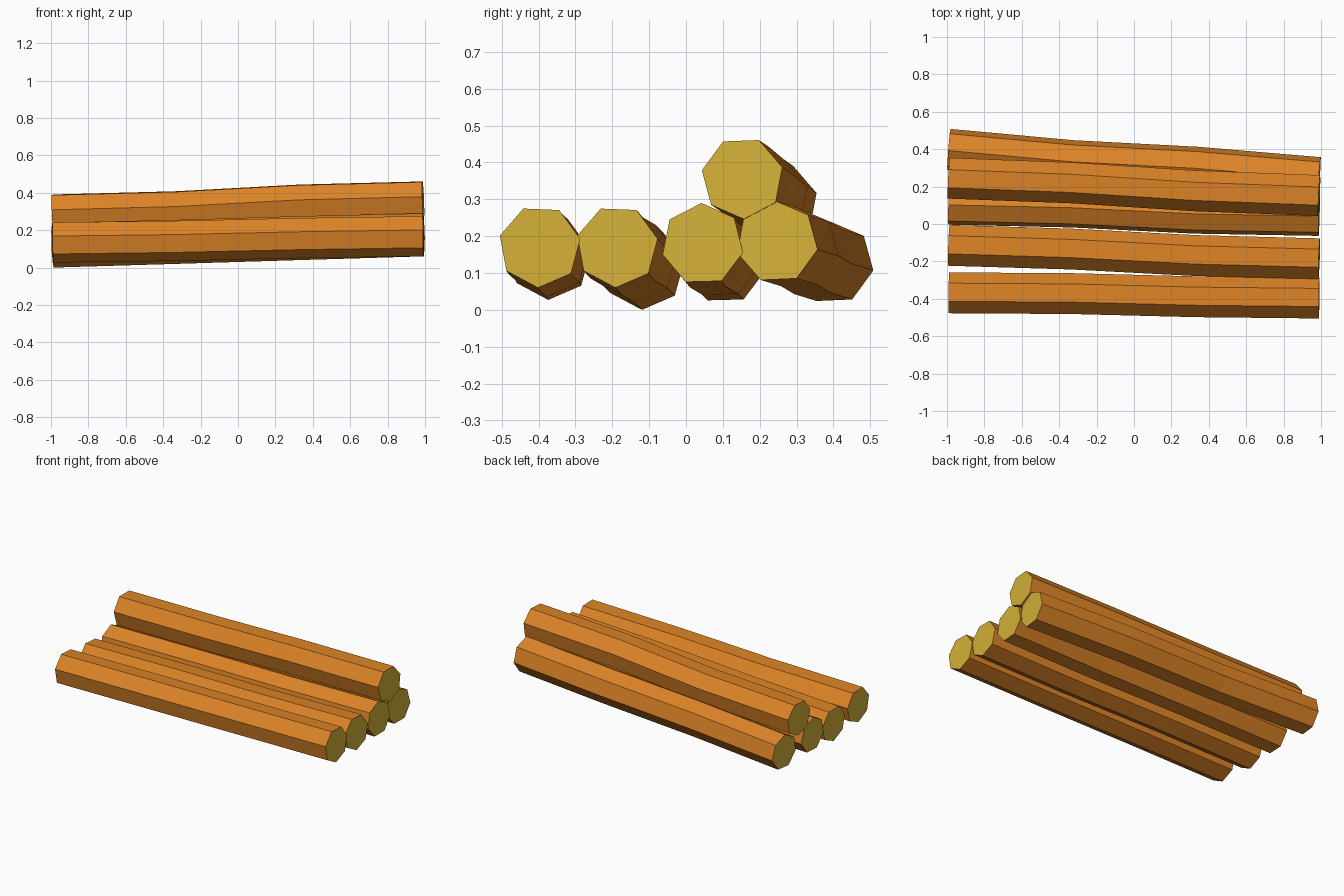
import bpy, bmesh, math

if "Cube" in bpy.data.objects:
    bpy.data.objects.remove(bpy.data.objects["Cube"])


def material(name, rgb):
    m = bpy.data.materials.new(name)
    m.diffuse_color = (*rgb, 1.0)
    m.use_nodes = True
    m.node_tree.nodes["Principled BSDF"].inputs["Base Color"].default_value = m.diffuse_color
    return m


bark = material("orange_bark", (0.72, 0.23, 0.02))
wood = material("yellow_cut_wood", (0.66, 0.44, 0.04))

SIDES, R = 7, 0.112
STATIONS = (-0.99, -0.33, 0.33, 0.99)


def log(name, center, spin, shift, wy, wz):
    """Seven-sided log; center is its right end, shift moves the left end,
    wy / wz say how much of the shift the two middle rings take."""
    bm = bmesh.new()
    fy, fz = (1, *wy, 0), (1, *wz, 0)
    rings = []
    for i, x in enumerate(STATIONS):
        cy, cz = center[0] + shift[0] * fy[i], center[1] + shift[1] * fz[i]
        ring = []
        for k in range(SIDES):
            a = math.radians(spin) + math.tau * k / SIDES
            dy, dz = R * math.cos(a), R * math.sin(a)
            # ends are cut square to the leaning axis
            lean = (dy * shift[0] + dz * shift[1]) / 2
            ring.append(bm.verts.new((x + lean, cy + dy, cz + dz)))
        rings.append(ring)
    for r0, r1 in zip(rings, rings[1:]):
        for k in range(SIDES):
            n = (k + 1) % SIDES
            bm.faces.new((r0[k], r0[n], r1[n], r1[k]))
    for ring in (rings[0], rings[-1]):
        bm.faces.new(ring).material_index = 1
    bmesh.ops.recalc_face_normals(bm, faces=bm.faces)
    mesh = bpy.data.meshes.new(name)
    bm.to_mesh(mesh)
    bm.free()
    mesh.materials.append(bark)
    mesh.materials.append(wood)
    bpy.context.collection.objects.link(bpy.data.objects.new(name, mesh))


# bottom row, front to back
log("front_log", (-0.397, 0.172), 10.5, (0.028, -0.033), (0.85, 0.25), (0.75, 0.30))
log("second_log", (-0.187, 0.172), 10.5, (0.072, -0.060), (0.72, 0.24), (0.67, 0.33))
log("third_log", (0.045, 0.178), 91.5, (0.060, -0.050), (0.75, 0.20), (0.70, 0.30))
log("back_log", (0.247, 0.184), 92.5, (0.151, -0.057), (0.60, 0.37), (0.67, 0.30))
# log resting on top
log("top_log", (0.153, 0.358), 15.0, (0.093, -0.070), (0.73, 0.27), (0.75, 0.24))
